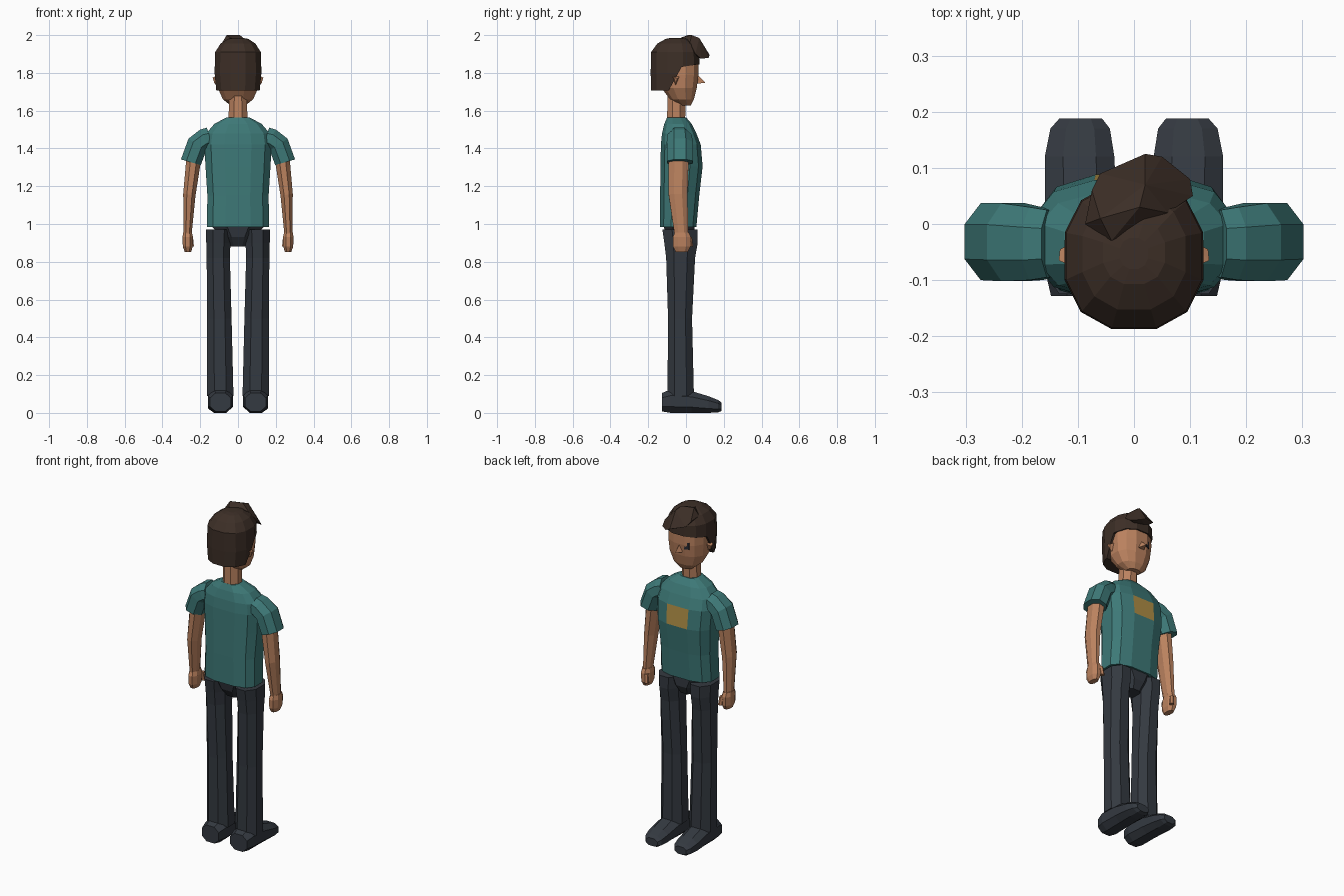
import bpy, bmesh, math
from mathutils import Vector


def material(name, rgb):
    m = bpy.data.materials.new(name)
    m.diffuse_color = (*rgb, 1)
    return m


SKIN = material("skin", (0.50, 0.225, 0.115))
HAIR = material("dark brown hair", (0.046, 0.028, 0.020))
TEAL = material("teal shirt", (0.047, 0.19, 0.185))
DARK = material("charcoal trousers", (0.034, 0.041, 0.052))
GOLD = material("gold patch", (0.43, 0.27, 0.06))
EYE = material("dark eye", (0.02, 0.022, 0.03))


def finish(name, bm, *mats):
    bmesh.ops.recalc_face_normals(bm, faces=bm.faces)
    me = bpy.data.meshes.new(name)
    bm.to_mesh(me)
    bm.free()
    for m in mats:
        me.materials.append(m)
    ob = bpy.data.objects.new(name, me)
    bpy.context.collection.objects.link(ob)
    return ob


def loft(rings, n=8, e=1.0, side=1):
    """Closed tube; each ring is (centre, half axis u, half axis v)."""
    bm = bmesh.new()
    k = math.cos(math.pi / n)
    loops = []
    for c, u, v in rings:
        loop = []
        for i in range(n):
            a = 2 * math.pi * (i + 0.5) / n
            x, y = (math.copysign(abs(t / k) ** e, t) for t in (math.cos(a), math.sin(a)))
            p = Vector(c) + Vector(u) * x + Vector(v) * y
            p.x *= side
            loop.append(bm.verts.new(p))
        loops.append(loop)
    for a, b in zip(loops, loops[1:]):
        for i in range(n):
            j = (i + 1) % n
            bm.faces.new((a[i], a[j], b[j], b[i]))
    bm.faces.new(loops[0])
    bm.faces.new(loops[-1])
    return bm


def span(x0, z0, x1, z1, y0, y1):
    """Ring stretched between two points in the xz plane, y0 to y1 deep."""
    return (((x0 + x1) / 2, (y0 + y1) / 2, (z0 + z1) / 2),
            ((x1 - x0) / 2, 0, (z1 - z0) / 2), (0, (y1 - y0) / 2, 0))


def level(rows):
    """Horizontal rings centred on x = 0: (z, half width, y0, y1)."""
    return [span(-w, z, w, z, y0, y1) for z, w, y0, y1 in rows]


def hull(name, points, mat):
    bm = bmesh.new()
    for p in points:
        bm.verts.new(p)
    bmesh.ops.convex_hull(bm, input=bm.verts)
    return finish(name, bm, mat)


def cut(bm, co, no):
    """Slice away the side the normal points to and cap the hole."""
    r = bmesh.ops.bisect_plane(bm, geom=bm.verts[:] + bm.edges[:] + bm.faces[:],
                               plane_co=co, plane_no=no, clear_outer=True)
    edges = [g for g in r["geom_cut"] if isinstance(g, bmesh.types.BMEdge)]
    bmesh.ops.holes_fill(bm, edges=edges)


# shirt body, with a gold panel on the chest
bm = loft(level([(0.985, 0.165, -0.137, 0.055), (1.15, 0.162, -0.137, 0.07),
                 (1.305, 0.172, -0.135, 0.088), (1.42, 0.178, -0.133, 0.078),
                 (1.48, 0.168, -0.127, 0.055), (1.53, 0.125, -0.115, 0.03),
                 (1.565, 0.06, -0.10, 0.0)]), 12, 0.7)
for f in bm.faces:
    c = f.calc_center_median()
    if c.y > 0.07 and abs(c.x) < 0.02 and 1.31 < c.z < 1.42:
        f.material_index = 1
finish("shirt_body", bm, TEAL, GOLD)

# neck and head
finish("neck", loft(level([(1.54, 0.05, -0.10, -0.005), (1.70, 0.047, -0.098, 0.0)])), SKIN)
finish("head", loft(level([(1.628, 0.04, -0.04, 0.025), (1.66, 0.08, -0.085, 0.042),
                           (1.72, 0.107, -0.13, 0.057), (1.79, 0.113, -0.14, 0.066),
                           (1.87, 0.112, -0.14, 0.066), (1.94, 0.075, -0.11, 0.04)]),
                    12, 0.85), SKIN)
hull("nose", [(0, 0.103, 1.748), (-0.02, 0.06, 1.743), (0.02, 0.06, 1.743),
              (0, 0.06, 1.79)], SKIN)
hull("eye", [(x, y, z) for x in (-0.06, -0.032) for z in (1.766, 1.806)
             for y in (0.057 - (x + 0.032) * -0.35, 0.066 - (x + 0.032) * -0.35)], EYE)
for s, side in ((1, "right"), (-1, "left")):
    hull(side + "_ear", [(s * 0.10, -0.08, 1.79), (s * 0.10, -0.03, 1.785),
                         (s * 0.10, -0.055, 1.73), (s * 0.134, -0.065, 1.775),
                         (s * 0.132, -0.045, 1.77), (s * 0.125, -0.055, 1.745)], SKIN)

# hair shell: a full cap on top, only the back and sides lower down
rows = level([(1.708, 0.115, -0.185, 0.06), (1.80, 0.124, -0.187, 0.074),
              (1.91, 0.121, -0.185, 0.07), (1.955, 0.092, -0.152, 0.045),
              (1.98, 0.055, -0.107, 0.005), (1.985, 0.025, -0.08, -0.025)])
cap = loft(rows, 12, 0.85)
cut(cap, (0, 0, 1.835), (0, 0.15, -1))
finish("hair_cap", cap, HAIR)
back = loft(rows, 12, 0.85)
cut(back, (0, 0, 1.835), (0, -0.15, 1))
cut(back, (0, -0.09, 1.71), (0, 1, -0.55))
finish("hair_back", back, HAIR)
hull("hair_quiff", [(-0.087, 0.0, 1.955), (-0.04, -0.03, 1.985), (-0.06, 0.01, 2.0),
                    (0.01, 0.03, 2.0), (-0.075, 0.06, 1.94), (-0.06, 0.09, 1.915),
                    (0.02, 0.07, 1.985), (0.02, 0.125, 1.895), (0.05, 0.12, 1.88),
                    (0.10, 0.08, 1.875), (0.105, 0.05, 1.90), (0.06, 0.02, 1.96),
                    (0.03, 0.06, 1.885), (-0.04, 0.05, 1.90)], HAIR)

# hips joining the legs
finish("hips", loft(level([(0.88, 0.05, -0.07, 0.02), (0.93, 0.085, -0.105, 0.045),
                           (1.0, 0.15, -0.12, 0.045)])), DARK)

for s, side in ((1, "right"), (-1, "left")):
    # sleeve
    finish(side + "_sleeve", loft([span(0.13, 1.40, 0.165, 1.51, -0.095, 0.025),
                                   span(0.15, 1.40, 0.20, 1.50, -0.10, 0.03),
                                   span(0.168, 1.39, 0.262, 1.452, -0.102, 0.037),
                                   span(0.197, 1.312, 0.302, 1.342, -0.10, 0.037)],
                                  8, 0.9, s), TEAL)
    # arm, hand and thumb
    finish(side + "_arm", loft([span(0.19, 1.38, 0.26, 1.41, -0.085, 0.01),
                                span(0.20, 1.31, 0.275, 1.33, -0.093, 0.013),
                                span(0.225, 1.15, 0.29, 1.16, -0.092, 0.008),
                                span(0.246, 0.94, 0.288, 0.94, -0.06, 0.012)], 8, 1, s), SKIN)
    finish(side + "_hand", loft([span(0.244, 0.955, 0.29, 0.955, -0.06, 0.015),
                                 span(0.238, 0.93, 0.294, 0.93, -0.07, 0.026),
                                 span(0.24, 0.88, 0.292, 0.88, -0.068, 0.024),
                                 span(0.248, 0.853, 0.282, 0.853, -0.055, 0.01)], 8, 0.9, s), SKIN)
    finish(side + "_thumb", loft([span(0.238, 0.93, 0.262, 0.93, 0.005, 0.03),
                                  span(0.233, 0.88, 0.256, 0.88, 0.012, 0.036)], 6, 1, s), SKIN)
    # trouser leg
    finish(side + "_leg", loft([span(0.035, 0.97, 0.17, 0.97, -0.125, 0.062),
                                span(0.04, 0.90, 0.168, 0.90, -0.115, 0.062),
                                span(0.043, 0.82, 0.166, 0.82, -0.105, 0.048),
                                span(0.034, 0.50, 0.163, 0.50, -0.095, 0.032),
                                span(0.024, 0.09, 0.163, 0.09, -0.098, 0.042)], 8, 0.9, s), DARK)
    # shoe, lofted from heel to toe
    finish(side + "_shoe", loft([((x, y, (z0 + z1) / 2), (w, 0, 0), (0, 0, (z1 - z0) / 2))
                                 for x, w, y, z0, z1 in
                                 ((0.093, 0.055, -0.128, 0.008, 0.105),
                                  (0.093, 0.066, -0.08, 0.0, 0.125),
                                  (0.095, 0.064, 0.03, 0.0, 0.115),
                                  (0.097, 0.062, 0.12, 0.0, 0.088),
                                  (0.096, 0.053, 0.17, 0.003, 0.068),
                                  (0.095, 0.038, 0.188, 0.01, 0.055))], 8, 0.85, s), DARK)
